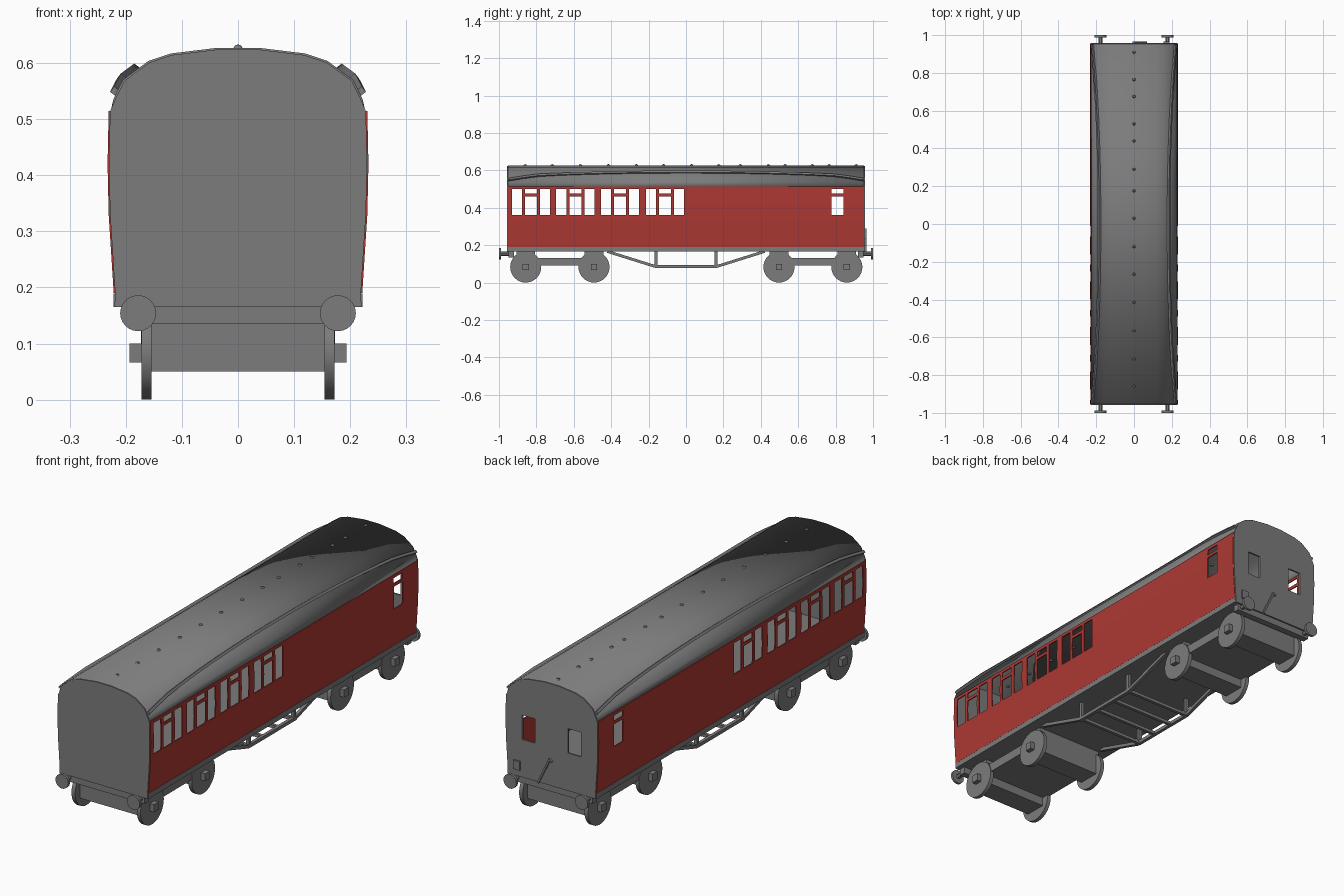
import bpy, bmesh, math
from mathutils import Matrix, Vector

if "Cube" in bpy.data.objects:
    bpy.data.objects.remove(bpy.data.objects["Cube"])


def material(name, rgb):
    m = bpy.data.materials.new(name)
    m.diffuse_color = (*rgb, 1)
    m.use_nodes = True
    m.node_tree.nodes["Principled BSDF"].inputs["Base Color"].default_value = m.diffuse_color
    return m


GREY = material("dark_grey", (0.2, 0.2, 0.2))
RED = material("carriage_red", (0.42, 0.04, 0.033))

END = 0.953
SIDE = [(0.219, 0.19), (0.228, 0.33), (0.23, 0.42), (0.228, 0.514)]
ROOF = [(0.225, 0.51), (0.219, 0.535), (0.203, 0.568), (0.158, 0.601),
        (0.119, 0.614), (0.037, 0.624)]


def finish(bm, name, mat=GREY, thick=0, smooth=False):
    bmesh.ops.recalc_face_normals(bm, faces=bm.faces)
    me = bpy.data.meshes.new(name)
    bm.to_mesh(me)
    bm.free()
    me.materials.append(mat)
    ob = bpy.data.objects.new(name, me)
    bpy.context.collection.objects.link(ob)
    if thick:
        s = ob.modifiers.new("thickness", 'SOLIDIFY')
        s.thickness, s.offset = thick, 0
    if smooth:
        bpy.ops.object.select_all(action='DESELECT')
        ob.select_set(True)
        bpy.context.view_layer.objects.active = ob
        bpy.ops.object.shade_smooth_by_angle(angle=math.radians(30))
    return ob


def box(name, x, y, z, mat=GREY):
    """Box from three (low, high) ranges."""
    bm = bmesh.new()
    size = [b - a for a, b in (x, y, z)]
    mid = [(a + b) / 2 for a, b in (x, y, z)]
    bmesh.ops.create_cube(bm, size=1, matrix=Matrix.Translation(mid) @ Matrix.Diagonal((*size, 1)))
    return finish(bm, name, mat)


def cylinder(name, centre, r, depth, axis, sides=24):
    bm = bmesh.new()
    rot = Matrix.Rotation(math.pi / 2, 4, 'Y' if axis == 'X' else 'X')
    bmesh.ops.create_cone(bm, cap_ends=True, segments=sides, radius1=r, radius2=r,
                          depth=depth, matrix=Matrix.Translation(centre) @ rot)
    return finish(bm, name, smooth=True)


def beam(name, a, b, w):
    """Square bar between two points."""
    a, b = Vector(a), Vector(b)
    bm = bmesh.new()
    q = (b - a).to_track_quat('Z', 'X').to_matrix().to_4x4()
    bmesh.ops.create_cube(bm, size=1, matrix=Matrix.Translation((a + b) / 2) @ q
                          @ Matrix.Diagonal((w, w, (b - a).length, 1)))
    return finish(bm, name)


def strip(bm, profile):
    """Sweep an xz profile along the whole carriage."""
    rows = [[bm.verts.new((x, y, z)) for x, z in profile] for y in (-END, END)]
    for i in range(len(profile) - 1):
        bm.faces.new((rows[0][i], rows[0][i + 1], rows[1][i + 1], rows[1][i]))


def punch(bm, axis, rects):
    """Cut rectangular window holes (a0, a1, z0, z1) through a sheet."""
    for a0, a1, z0, z1 in rects:
        for k, v in ((axis, a0), (axis, a1), (2, z0), (2, z1)):
            n = Vector((0, 0, 0))
            n[k] = 1
            bmesh.ops.bisect_plane(bm, geom=bm.verts[:] + bm.edges[:] + bm.faces[:],
                                   plane_co=n * v, plane_no=n, dist=1e-5)
    holes = []
    for f in bm.faces:
        c = f.calc_center_median()
        if any(a0 < c[axis] < a1 and z0 < c.z < z1 for a0, a1, z0, z1 in rects):
            holes.append(f)
    bmesh.ops.delete(bm, geom=holes, context='FACES')


# Side walls: four compartments (door between two lights) and a guard's door
def door(c):
    return [(c - 0.032, c + 0.032, 0.36, 0.461), (c - 0.032, c + 0.032, 0.475, 0.5)]


windows = door(0.811)
for c in (-0.829, -0.592, -0.353, -0.113):
    windows += door(c)
    windows += [(c - 0.102, c - 0.048, 0.36, 0.5), (c + 0.048, c + 0.102, 0.36, 0.5)]
for s, label in ((1, "right"), (-1, "left")):
    bm = bmesh.new()
    strip(bm, [(s * x, z) for x, z in SIDE])
    punch(bm, 1, windows)
    finish(bm, label + "_side_wall", RED, 0.005)

# Roof shell
arch = ROOF + [(-x, z) for x, z in reversed(ROOF)]
bm = bmesh.new()
strip(bm, arch)
finish(bm, "roof", GREY, 0.006, smooth=True)

# End walls, the back one with two windows
right = [(0.22, 0.165)] + SIDE + ROOF[1:]
outline = right + [(-x, z) for x, z in reversed(right)]
for y, label, holes in ((-END, "front", []),
                        (END, "back", [(-0.147, -0.082, 0.335, 0.445), (0.082, 0.147, 0.335, 0.445)])):
    bm = bmesh.new()
    bm.faces.new([bm.verts.new((x, y, z)) for x, z in outline])
    punch(bm, 0, holes)
    finish(bm, label + "_end_wall", GREY, 0.008)

# Curved rain strips, following the roof surface


def roof_z(x):
    for (x0, z0), (x1, z1) in zip(ROOF, ROOF[1:]):
        if x1 <= x <= x0:
            return z0 + (z1 - z0) * (x - x0) / (x1 - x0)


for s, label in ((1, "right"), (-1, "left")):
    bm = bmesh.new()
    rings = []
    for i in range(25):
        t = -1 + i / 12
        x = 0.178 + 0.036 * abs(t) ** 2.2
        z = roof_z(x)
        ring = [(x + 0.8 * o + 0.6 * u, z + 0.6 * o - 0.8 * u)
                for o, u in ((-0.004, -0.006), (0.013, -0.006), (0.013, 0.006), (-0.004, 0.006))]
        rings.append([bm.verts.new((s * px, t * END, pz)) for px, pz in ring])
    for a, b in zip(rings, rings[1:]):
        for k in range(4):
            bm.faces.new((a[k], a[(k + 1) % 4], b[(k + 1) % 4], b[k]))
    bm.faces.new(rings[0])
    bm.faces.new(rings[-1])
    finish(bm, label + "_rain_strip")

# Roof ventilators
for y in (0.91, 0.765, 0.675, 0.53, 0.44, 0.29, 0.175, 0.03,
          -0.12, -0.265, -0.415, -0.565, -0.715, -0.86):
    bm = bmesh.new()
    bmesh.ops.create_uvsphere(bm, u_segments=10, v_segments=6, radius=0.009,
                              matrix=Matrix.Translation((0, y, 0.624)))
    finish(bm, "roof_vent", smooth=True)

# Underframe, headstocks and buffers
box("floor_frame", (-0.222, 0.222), (-END, END), (0.165, 0.189))
for e in (-1, 1):
    box("headstock", (-0.2, 0.2), sorted((e * 0.92, e * 0.95)), (0.135, 0.166))
    for s in (-1, 1):
        cylinder("buffer_shank", (s * 0.178, e * 0.965, 0.154), 0.011, 0.05, 'Y', 12)
        cylinder("buffer_head", (s * 0.178, e * 0.994, 0.154), 0.032, 0.012, 'Y')

# Bogies: frame, axle blocks, wheels and axle boxes
for axles in ((-0.857, -0.492), (0.497, 0.86)):
    box("bogie_frame", (-0.168, 0.168), axles, (0.09, 0.132))
    for y in axles:
        box("axle_block", (-0.168, 0.168), (y - 0.05, y + 0.05), (0.05, 0.166))
        for s in (-1, 1):
            cylinder("wheel", (s * 0.163, y, 0.083), 0.083, 0.018, 'X', 32)
            box("axle_box", sorted((s * 0.165, s * 0.193)), (y - 0.017, y + 0.017), (0.066, 0.1))

# Truss rods with posts and cross bars
for s in (-1, 1):
    x = s * 0.165
    pts = [(x, -0.42, 0.166), (x, -0.165, 0.086), (x, 0.165, 0.086), (x, 0.42, 0.166)]
    for a, b in zip(pts, pts[1:]):
        beam("truss_rod", a, b, 0.015)
    for y in (-0.16, 0.16):
        beam("truss_post", (x, y, 0.086), (x, y, 0.17), 0.015)
for y in (-0.16, -0.055, 0.055, 0.16):
    beam("truss_cross_bar", (-0.165, y, 0.086), (0.165, y, 0.086), 0.014)

# Back end fittings: lamp box and brake pipe
box("end_box", (0.155, 0.187), (END, END + 0.012), (0.195, 0.235))
pipe = [(-0.005, 0.275), (0.008, 0.285), (0.018, 0.26), (0.065, 0.165)]
for (x0, z0), (x1, z1) in zip(pipe, pipe[1:]):
    beam("brake_pipe", (x0, END + 0.008, z0), (x1, END + 0.008, z1), 0.008)
